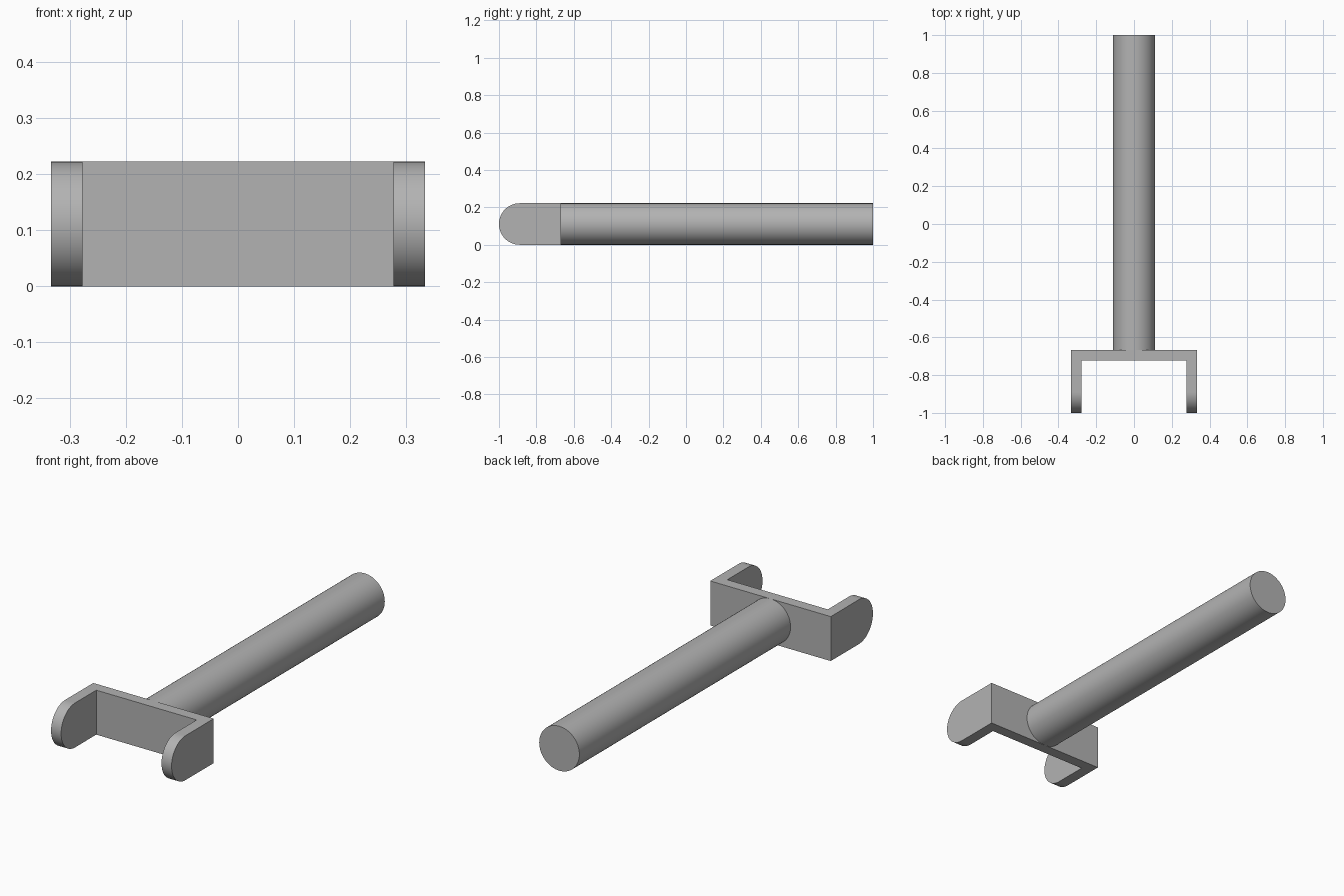
import bpy, bmesh
from math import pi, sin, cos, radians
from mathutils import Matrix, Vector

if "Cube" in bpy.data.objects:
    bpy.data.objects.remove(bpy.data.objects["Cube"])

R = 0.111            # half height of the whole part
HALF_W = 0.333       # half width of the yoke
WALL = 0.0555        # yoke wall thickness
BACK = -0.667        # rear face of the yoke
FRONT, END = -1.0, 1.0

grey = bpy.data.materials.new("plain grey")
grey.use_nodes = True
colour = (0.45, 0.45, 0.45, 1)
grey.diffuse_color = colour
grey.node_tree.nodes["Principled BSDF"].inputs["Base Color"].default_value = colour


def make_object(name, bm):
    bmesh.ops.recalc_face_normals(bm, faces=bm.faces)
    mesh = bpy.data.meshes.new(name)
    bm.to_mesh(mesh)
    bm.free()
    mesh.materials.append(grey)
    obj = bpy.data.objects.new(name, mesh)
    bpy.context.collection.objects.link(obj)
    return obj


def smooth(obj):
    bpy.ops.object.select_all(action='DESELECT')
    obj.select_set(True)
    bpy.context.view_layer.objects.active = obj
    bpy.ops.object.shade_smooth_by_angle(angle=radians(30))


# Yoke: side profile with a round front, extruded across the width
bm = bmesh.new()
steps = 32
profile = [(BACK, 0), (BACK, 2 * R)]
for i in range(steps + 1):
    a = pi / 2 + pi * i / steps
    profile.append((FRONT + R + R * cos(a), R + R * sin(a)))
face = bm.faces.new([bm.verts.new((-HALF_W, y, z)) for y, z in profile])
ext = bmesh.ops.extrude_face_region(bm, geom=[face])
moved = [v for v in ext["geom"] if isinstance(v, bmesh.types.BMVert)]
bmesh.ops.translate(bm, verts=moved, vec=(2 * HALF_W, 0, 0))
yoke = make_object("yoke", bm)

# Slot between the two arms
bm = bmesh.new()
slot_back = BACK - WALL
bmesh.ops.create_cube(bm, size=1, matrix=Matrix.Translation((0, slot_back - 0.5, R))
                      @ Matrix.Diagonal((2 * (HALF_W - WALL), 1, 1, 1)))
cutter = make_object("slot_cutter", bm)
cutter.hide_render = True
cut = yoke.modifiers.new("slot", 'BOOLEAN')
cut.operation = 'DIFFERENCE'
cut.solver = 'EXACT'
cut.object = cutter
bpy.context.view_layer.objects.active = yoke
bpy.ops.object.modifier_apply(modifier=cut.name)
bpy.data.objects.remove(cutter)
smooth(yoke)

# Round shaft running back from the yoke
bm = bmesh.new()
bmesh.ops.create_cone(bm, cap_ends=True, segments=64, radius1=R, radius2=R,
                      depth=END - BACK,
                      matrix=Matrix.Translation((0, (END + BACK) / 2, R))
                      @ Matrix.Rotation(pi / 2, 4, 'X'))
smooth(make_object("shaft", bm))
